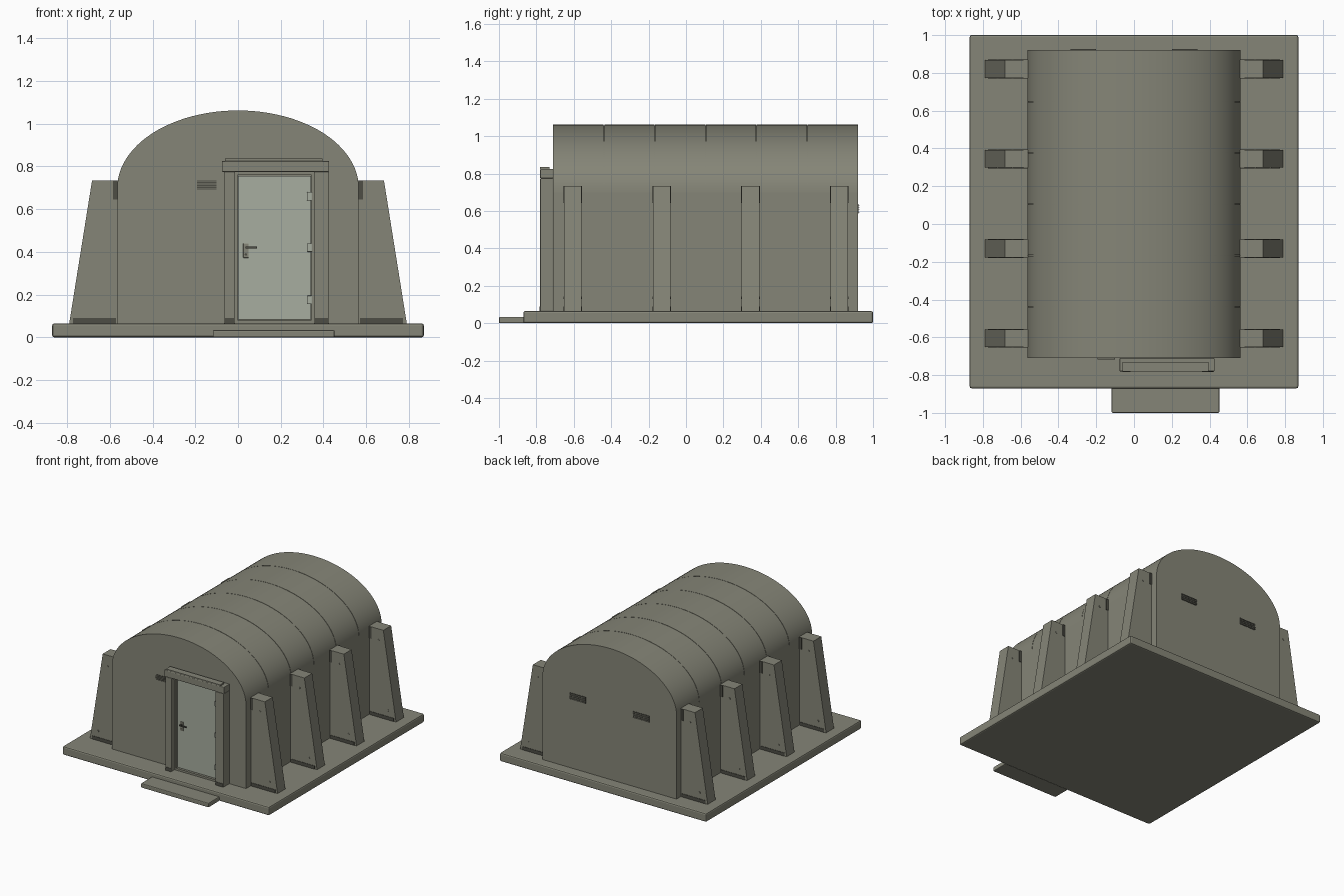
import bpy, bmesh, math
from mathutils import Matrix, Vector

cube = bpy.data.objects.get("Cube")
if cube:
    bpy.data.objects.remove(cube, do_unlink=True)


def material(name, rgb):
    m = bpy.data.materials.new(name)
    m.use_nodes = True
    m.diffuse_color = (*rgb, 1)
    m.node_tree.nodes["Principled BSDF"].inputs["Base Color"].default_value = (*rgb, 1)
    return m


OLIVE = material("olive grey", (0.235, 0.235, 0.185))
DARK = material("dark olive", (0.075, 0.075, 0.06))
DOOR = material("pale grey green", (0.39, 0.42, 0.35))


def finish(name, bm, mat, bevel=0, smooth=False):
    bmesh.ops.recalc_face_normals(bm, faces=bm.faces)
    mesh = bpy.data.meshes.new(name)
    bm.to_mesh(mesh)
    bm.free()
    mesh.materials.append(mat)
    ob = bpy.data.objects.new(name, mesh)
    bpy.context.collection.objects.link(ob)
    if bevel:
        mod = ob.modifiers.new("Bevel", "BEVEL")
        mod.width, mod.segments = bevel, 2
    if smooth:
        bpy.ops.object.select_all(action="DESELECT")
        ob.select_set(True)
        bpy.context.view_layer.objects.active = ob
        bpy.ops.object.shade_smooth_by_angle(angle=math.radians(30))
    return ob


def box(name, x, y, z, mat=OLIVE, bevel=0):
    """Box from three (low, high) ranges."""
    bm = bmesh.new()
    size = [r[1] - r[0] for r in (x, y, z)]
    mid = Vector([(r[0] + r[1]) / 2 for r in (x, y, z)])
    bmesh.ops.create_cube(bm, size=1, matrix=Matrix.Translation(mid) @ Matrix.Diagonal((*size, 1)))
    return finish(name, bm, mat, bevel)


def extrude(name, profile, y0, y1, mat=OLIVE, smooth=False):
    """Extrude an x-z profile along y."""
    bm = bmesh.new()
    face = bm.faces.new([bm.verts.new((x, y0, z)) for x, z in profile])
    out = bmesh.ops.extrude_face_region(bm, geom=[face])
    verts = [v for v in out["geom"] if isinstance(v, bmesh.types.BMVert)]
    bmesh.ops.translate(bm, verts=verts, vec=(0, y1 - y0, 0))
    return finish(name, bm, mat, smooth=smooth)


def bolt(name, x, y, z, radius, depth, mat):
    bm = bmesh.new()
    bmesh.ops.create_cone(bm, cap_ends=True, segments=12, radius1=radius, radius2=radius, depth=depth,
                          matrix=Matrix.Translation((x, y, z)) @ Matrix.Rotation(math.pi / 2, 4, "X"))
    return finish(name, bm, mat)


# Foundation slab and entrance step
FLOOR = 0.065
box("foundation_slab", (-0.87, 0.87), (-0.87, 1.0), (0, FLOOR), bevel=0.01)
box("entrance_step", (-0.118, 0.452), (-1.0, -0.865), (0, 0.034), bevel=0.006)

# Shelter body: walls with an inner vault, covered by separate roof panels
HALF, SPRING, RISE, SKIN = 0.565, 0.70, 0.362, 0.004
FRONT, BACK = -0.71, 0.92


def arch(inset):
    steps = [math.pi * i / 48 for i in range(49)]
    return [((HALF - inset) * math.cos(a), SPRING + (RISE - inset) * math.sin(a)) for a in steps]


walls = [(-HALF, SPRING), (-HALF, FLOOR), (HALF, FLOOR), (HALF, SPRING)]
extrude("shelter_body", arch(SKIN) + walls, FRONT, BACK, smooth=True)
PANELS = 6
pitch = (BACK - FRONT) / PANELS
for i in range(PANELS):
    y0 = FRONT + i * pitch + (0.0015 if i else 0)
    y1 = FRONT + (i + 1) * pitch - (0.0015 if i < PANELS - 1 else 0)
    extrude(f"roof_panel_{i + 1}", arch(0) + arch(SKIN)[::-1], y0, y1, smooth=True)

# Tapered buttresses with brackets and bolts on both faces
for side, s in (("left", 1), ("right", -1)):
    for n, yc in enumerate((-0.605, -0.13, 0.345, 0.82), 1):
        tag = f"{side}_{n}"
        outline = [(0.56, FLOOR), (0.79, FLOOR), (0.683, 0.735), (0.56, 0.735)]
        extrude(f"buttress_{tag}", [(s * x, z) for x, z in outline], yc - 0.047, yc + 0.047)
        for face, d in (("front", -1), ("back", 1)):
            y = sorted((yc + d * 0.046, yc + d * 0.050))
            box(f"upper_bracket_{face}_{tag}", sorted((s * 0.565, s * 0.585)), y, (0.645, 0.735), DARK)
            box(f"foot_bracket_{face}_{tag}", sorted((s * 0.57, s * 0.772)), y, (FLOOR, 0.09), DARK)
            for place, x, z in (("upper", 0.642, 0.65), ("lower", 0.722, 0.137)):
                bolt(f"{place}_bolt_{face}_{tag}", s * x, yc + d * 0.047, z, 0.007, 0.006, OLIVE)

# Door surround: posts, lintel, cap and inner frame
posts = {"left": (0.356, 0.426), "right": (-0.066, -0.014)}
for side, x in posts.items():
    box(f"door_post_{side}", x, (-0.78, FRONT), (FLOOR, 0.775), bevel=0.003)
    box(f"door_post_foot_{side}", (x[0] + 0.004, x[1] - 0.004), (-0.783, -0.778), (FLOOR, 0.09), DARK)
box("door_lintel", (-0.076, 0.427), (-0.78, FRONT), (0.775, 0.825), bevel=0.004)
box("lintel_cap", (-0.06, 0.395), (-0.78, -0.73), (0.825, 0.836))
for side, x in (("left", (0.344, 0.357)), ("right", (-0.015, -0.003))):
    box(f"door_jamb_{side}", x, (-0.74, FRONT), (FLOOR, 0.775))
box("door_head", (-0.015, 0.357), (-0.74, FRONT), (0.76, 0.776))
box("door_sill", (-0.015, 0.357), (-0.74, FRONT), (FLOOR, 0.08))

# Door leaf, hinges and handle
box("door_leaf", (0.0, 0.342), (-0.728, FRONT), (0.083, 0.756), DOOR, bevel=0.002)
for n, z in enumerate((0.175, 0.42, 0.66), 1):
    box(f"door_hinge_{n}", (0.323, 0.347), (-0.744, -0.726), (z - 0.02, z + 0.02), DOOR, bevel=0.003)
box("handle_plate", (0.024, 0.05), (-0.734, -0.727), (0.372, 0.44), OLIVE, bevel=0.002)
box("handle_stem", (0.034, 0.044), (-0.752, -0.73), (0.416, 0.425), DARK)
box("handle_lever", (0.034, 0.09), (-0.757, -0.75), (0.416, 0.425), DARK)
bolt("handle_keyhole", 0.037, -0.734, 0.388, 0.006, 0.004, DARK)


# Louvred air vents
def vent(name, x, z, wall, out):
    box(name, x, sorted((wall, wall + out * 0.003)), z, DARK)
    for i in range(4):
        zc = z[0] + (z[1] - z[0]) * (i + 0.5) / 4
        box(f"{name}_slat_{i + 1}", x, sorted((wall, wall + out * 0.007)), (zc - 0.0015, zc + 0.0015))


vent("front_vent", (-0.193, -0.1), (0.693, 0.733), FRONT, -1)
vent("back_vent_left", (0.2, 0.335), (0.587, 0.637), BACK, 1)
vent("back_vent_right", (-0.335, -0.2), (0.587, 0.637), BACK, 1)
